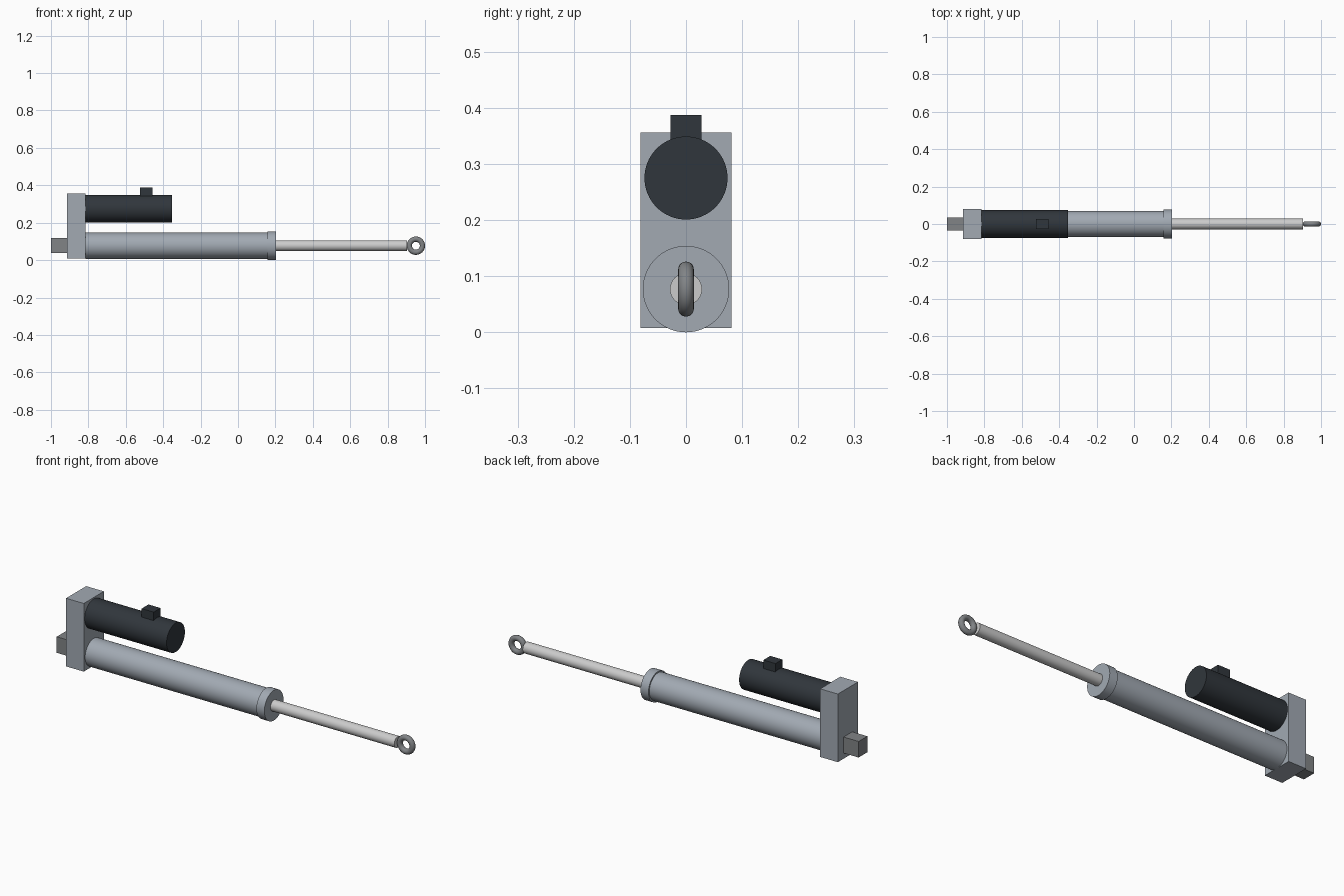
import bpy
import math

if "Cube" in bpy.data.objects:
    bpy.data.objects.remove(bpy.data.objects["Cube"])


def material(name, rgb):
    m = bpy.data.materials.new(name)
    m.diffuse_color = (*rgb, 1)
    m.use_nodes = True
    m.node_tree.nodes["Principled BSDF"].inputs["Base Color"].default_value = m.diffuse_color
    return m


ALLOY = material("alloy", (0.36, 0.40, 0.45))
STEEL = material("bright_steel", (0.60, 0.60, 0.62))
DARK_STEEL = material("dark_steel", (0.22, 0.23, 0.24))
BLACK = material("motor_black", (0.03, 0.037, 0.045))

AXIS_Z = 0.077    # height of the thrust tube axis
MOTOR_Z = 0.275   # height of the motor axis


def finish(name, mat, smooth=False):
    ob = bpy.context.object
    ob.name = name
    ob.data.materials.append(mat)
    bpy.ops.object.transform_apply(location=False, rotation=True, scale=True)
    if smooth:
        bpy.ops.object.shade_smooth_by_angle(angle=math.radians(35))
    return ob


def box(name, x0, x1, half_y, z0, z1, mat):
    bpy.ops.mesh.primitive_cube_add(size=1, location=((x0 + x1) / 2, 0, (z0 + z1) / 2))
    bpy.context.object.scale = (x1 - x0, 2 * half_y, z1 - z0)
    return finish(name, mat)


def rod_x(name, x0, x1, radius, z, mat):
    bpy.ops.mesh.primitive_cylinder_add(
        vertices=64, radius=radius, depth=x1 - x0,
        location=((x0 + x1) / 2, 0, z), rotation=(0, math.pi / 2, 0))
    return finish(name, mat, smooth=True)


# Rear mount and gearbox
box("rear_mount", -1.0, -0.915, 0.035, 0.037, 0.119, DARK_STEEL)
box("gearbox", -0.915, -0.815, 0.081, 0.008, 0.356, ALLOY)

# Motor with its cable connector
rod_x("motor", -0.816, -0.352, 0.074, MOTOR_Z, BLACK)
box("connector", -0.525, -0.457, 0.0275, 0.335, 0.387, BLACK)

# Thrust tube, end collar and sliding rod
rod_x("outer_tube", -0.816, 0.18, 0.070, AXIS_Z, ALLOY)
rod_x("end_collar", 0.158, 0.203, 0.077, AXIS_Z, ALLOY)
rod_x("piston_rod", 0.19, 0.903, 0.0285, AXIS_Z, STEEL)

# Eye at the rod tip
bpy.ops.mesh.primitive_torus_add(
    major_radius=0.035, minor_radius=0.014, major_segments=48, minor_segments=20,
    location=(0.951, 0, AXIS_Z), rotation=(math.pi / 2, 0, 0))
finish("rod_eye", DARK_STEEL, smooth=True)
